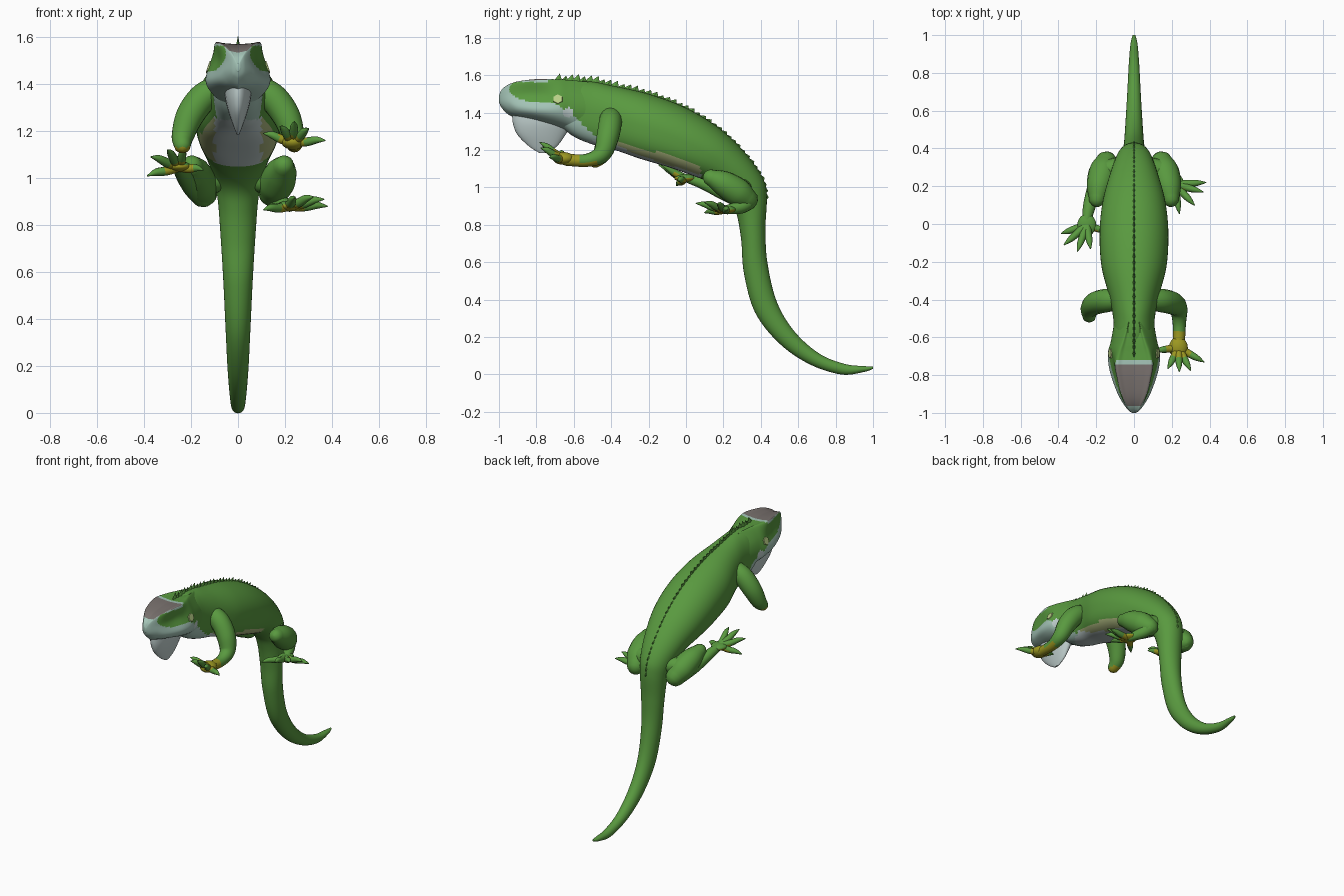
import bpy, bmesh, math
from mathutils import Vector, Matrix
from mathutils.bvhtree import BVHTree

if "Cube" in bpy.data.objects:
    bpy.data.objects.remove(bpy.data.objects["Cube"])

# Colours (linear)
COLS = [("leaf green", (.10, .32, .05)), ("pale teal", (.37, .55, .47)),
        ("pale grey", (.54, .64, .63)), ("stone grey", (.19, .165, .155)),
        ("olive cream", (.41, .47, .21)), ("ochre", (.33, .31, .015)),
        ("eye yellow", (.50, .64, .25))]
GREEN, TEAL, PALE, GREY, CREAM, OCHRE, EYE = range(7)
MATS = []
for name, c in COLS:
    m = bpy.data.materials.new(name)
    m.diffuse_color = (*c, 1)
    m.use_nodes = True
    m.node_tree.nodes["Principled BSDF"].inputs["Base Color"].default_value = m.diffuse_color
    MATS.append(m)


def spline(pts, n):
    """Catmull-Rom through tuples of any length."""
    pts = [tuple(p) for p in pts]
    out = []
    for i in range(len(pts) - 1):
        a, b, c, d = pts[max(i - 1, 0)], pts[i], pts[i + 1], pts[min(i + 2, len(pts) - 1)]
        for k in range(n):
            t = k / n
            out.append(tuple(.5 * (2 * q + (r - p) * t + (2 * p - 5 * q + 4 * r - s) * t * t
                                   + (3 * q - p - 3 * r + s) * t ** 3)
                             for p, q, r, s in zip(a, b, c, d)))
    return out + [pts[-1]]


def loft(bm, rings):
    vs = [[bm.verts.new(p) for p in r] for r in rings]
    n = len(vs[0])
    for a, b in zip(vs, vs[1:]):
        for j in range(n):
            bm.faces.new((a[j], a[(j + 1) % n], b[(j + 1) % n], b[j]))
    bm.faces.new(vs[0])
    bm.faces.new(vs[-1])


def tube(bm, pts, n=6, sides=16):
    """Round-ended tube through (x, y, z, radius) points."""
    path = spline(pts, n)
    P = [Vector(p[:3]) for p in path]
    R = [max(p[3], .001) for p in path]
    T = [(P[min(i + 1, len(P) - 1)] - P[max(i - 1, 0)]).normalized() for i in range(len(P))]
    u = T[0].orthogonal().normalized()
    rings = []

    def ring(p, t, r):
        v = t.cross(u)
        rings.append([p + r * (u * math.cos(a) + v * math.sin(a))
                      for a in (2 * math.pi * k / sides for k in range(sides))])
    caps = [math.radians(a) for a in (85, 60, 30)]
    for a in caps:
        ring(P[0] - T[0] * R[0] * math.sin(a), T[0], R[0] * math.cos(a))
    for i, (p, t, r) in enumerate(zip(P, T, R)):
        if i:
            u = T[i - 1].rotation_difference(t) @ u
            u = (u - t * u.dot(t)).normalized()
        ring(p, t, r)
    for a in reversed(caps):
        ring(P[-1] + T[-1] * R[-1] * math.sin(a), T[-1], R[-1] * math.cos(a))
    loft(bm, rings)


def finish(name, bm, rule, angle=60):
    bmesh.ops.recalc_face_normals(bm, faces=bm.faces)
    used = []
    for f in bm.faces:
        c = rule(f.calc_center_median(), f.normal)
        if c not in used:
            used.append(c)
        f.material_index = used.index(c)
    me = bpy.data.meshes.new(name)
    bm.to_mesh(me)
    bm.free()
    ob = bpy.data.objects.new(name, me)
    bpy.context.collection.objects.link(ob)
    for c in used:
        me.materials.append(MATS[c])
    bpy.ops.object.select_all(action='DESELECT')
    ob.select_set(True)
    bpy.context.view_layer.objects.active = ob
    bpy.ops.object.shade_smooth_by_angle(angle=math.radians(angle))
    return ob


# Body and tail: back point (y, z), belly point (y, z), half width
BODY = [(-.72, 1.53, -.72, 1.39, .08), (-.60, 1.568, -.62, 1.285, .104), (-.50, 1.565, -.50, 1.23, .11),
        (-.40, 1.545, -.38, 1.20, .13), (-.20, 1.50, -.25, 1.155, .172), (0, 1.425, -.10, 1.11, .182),
        (.18, 1.315, .03, 1.065, .168), (.32, 1.18, .14, 1.02, .135), (.41, 1.05, .23, .95, .103),
        (.432, .95, .27, .86, .086), (.425, .78, .295, .72, .074), (.435, .60, .31, .54, .063),
        (.485, .39, .37, .33, .053), (.58, .23, .50, .165, .045), (.715, .11, .66, .055, .036),
        (.85, .056, .83, 0, .028), (.95, .045, .95, .013, .019), (1, .042, 1, .03, .007)]
rings = []
for ty, tz, by, bz, w in spline(BODY, 8):
    c, h = Vector((0, (ty + by) / 2, (tz + bz) / 2)), Vector((0, (ty - by) / 2, (tz - bz) / 2))
    flat = min(1, max(0, (.25 - by) / .3)) * min(1, max(0, (bz - .9) / .1))  # flatter belly
    ring = []
    for k in range(48):
        a = 2 * math.pi * k / 48
        co, si = math.cos(a), math.sin(a)
        if co < -1e-6:
            e = 1 - .28 * flat
            co, si = -abs(co) ** e, math.copysign(abs(si) ** e, si)
        ring.append(c + h * co + Vector((w * si, 0, 0)))
    rings.append(ring)


def body_rule(c, n):
    if c.y < -.40 and c.z < 1.395 - (c.y + .62) * .9:
        return TEAL if c.z > 1.25 else PALE
    if c.y < .08 and c.z > 1 and n.z < -.5:
        return PALE if abs(c.x) < .10 else CREAM
    return GREEN


bm = bmesh.new()
loft(bm, rings)
finish("body_and_tail", bm, body_rule)

# Head: y, top z, bottom z, crown half width, cheek half width, jowl half width, jowl z
HEAD = [(-1, 1.495, 1.455, .008, .01, .01, 1.475), (-.985, 1.525, 1.425, .025, .03, .03, 1.46),
        (-.95, 1.55, 1.39, .045, .052, .057, 1.45), (-.90, 1.566, 1.37, .068, .070, .086, 1.43),
        (-.82, 1.576, 1.35, .088, .086, .116, 1.42), (-.75, 1.578, 1.33, .098, .105, .134, 1.415),
        (-.68, 1.575, 1.31, .086, .118, .137, 1.41), (-.62, 1.572, 1.29, .066, .110, .121, 1.40),
        (-.52, 1.562, 1.25, .036, .092, .103, 1.39)]
rings = []
for y, zt, zb, wt, wm, wj, zj in spline(HEAD, 12):
    half = spline([(0, zt - .008), (wt * .6, zt - .004), (wt, zt - .004), (wm, (zt + zj) / 2), (wj, zj),
                   (wj * .7, zj * .4 + zb * .6), (0, zb)], 8)
    rings.append([(x, y, z) for x, z in half] + [(-x, y, z) for x, z in half[-2:0:-1]])


def head_rule(c, n):
    if math.hypot(c.y + .63, c.z - 1.40) < .027:
        return PALE
    if n.z > .55 and c.z > 1.535 and -.965 < c.y < -.72:
        return GREY if c.y < -.742 else TEAL
    if c.y < -.74:
        return GREEN if ((c.y + .74) / .205) ** 2 + ((c.z - 1.525) / .075) ** 2 < 1 and c.z < 1.563 else TEAL
    return GREEN if c.z > 1.45 - max(0, c.y + .70) * .7 else TEAL


bm = bmesh.new()
loft(bm, rings)
bmesh.ops.recalc_face_normals(bm, faces=bm.faces)
skin = BVHTree.FromBMesh(bm)
finish("head", bm, head_rule)

# Eyes: thin six-sided plates laid on the head
for side, s in (("right", 1), ("left", -1)):
    hit, nrm, _, _ = skin.ray_cast(Vector((s * .5, -.685, 1.472)), Vector((-s, 0, 0)))
    bm = bmesh.new()
    bmesh.ops.create_cone(bm, cap_ends=True, segments=6, radius1=.028, radius2=.026, depth=.009,
                          matrix=Matrix.Translation(hit) @ nrm.to_track_quat('Z', 'Y').to_matrix().to_4x4())
    finish("eye_" + side, bm, lambda c, n: EYE, 20)

# Throat flap: z, front y, back y, half width
bm = bmesh.new()
loft(bm, [[((w * math.sin(a)), (y0 + y1) / 2 + (y1 - y0) / 2 * math.cos(a), z)
           for a in (2 * math.pi * k / 28 for k in range(28))]
          for z, y0, y1, w in spline([(1.40, -.93, -.57, .06), (1.34, -.925, -.61, .055), (1.28, -.90, -.645, .04),
                                      (1.22, -.84, -.69, .019), (1.185, -.785, -.745, .005)], 5)])
finish("throat_flap", bm, lambda c, n: PALE)

# Crest: continuous row of thin backward-leaning spikes, shrinking to the rear
bm = bmesh.new()
line = [(-.69, 1.566), (-.645, 1.568)] + [p[:2] for p in BODY[1:11]]
fine = [Vector((0, y, z)) for y, z in spline(line, 24) if z > .93]
walk, nxt, count = 0, 0, 0
for a, b in zip(fine, fine[1:]):
    t = (b - a).normalized()
    up = Vector((0, -t.z, t.y))
    walk += (b - a).length
    if walk < nxt:
        continue
    h = max(.010, .042 * (1 - walk / 1.3)) * (1, .7, .9)[count % 3]
    nxt = walk + .032
    count += 1
    base = [bm.verts.new(b + t * y + Vector((x, 0, 0)) - up * .008)
            for y, x in ((-.03, 0), (0, .009), (.03, 0), (0, -.009))]
    tip = bm.verts.new(b + up * h + t * .016)
    bm.faces.new(base)
    for i in range(4):
        bm.faces.new((base[i], base[(i + 1) % 4], tip))
finish("spine_crest", bm, lambda c, n: GREEN, 20)

# Front legs: the left one ends in a short stump
UPPER = [(.07, -.40, 1.385, .055), (.145, -.405, 1.345, .062), (.205, -.42, 1.265, .06), (.235, -.45, 1.18, .048)]
bm = bmesh.new()
tube(bm, UPPER + [(.24, -.53, 1.145, .035), (.237, -.64, 1.148, .032)])
finish("front_leg_right", bm, lambda c, n: OCHRE if c.y < -.57 or (c.y < -.48 and n.z < -.2) else GREEN)
bm = bmesh.new()
tube(bm, [(-x, y, z, r) for x, y, z, r in UPPER] + [(-.237, -.485, 1.142, .037)])
finish("front_leg_left", bm, lambda c, n: OCHRE if c.z < 1.13 else GREEN)

# Hind legs: thigh folded back, then shank forward to the ankle
for side, s, shank in (("right", 1, [(.15, .335, .925, .045), (.18, .29, .895, .036), (.22, .215, .88, .024)]),
                       ("left", -1, [(-.15, .325, .925, .05), (-.20, .21, .97, .042),
                                     (-.235, .10, 1.02, .034), (-.25, .02, 1.045, .025)])):
    bm = bmesh.new()
    tube(bm, [(s * .195, .135, 1.052, .045), (s * .183, .20, 1.022, .068), (s * .163, .275, .975, .076),
              (s * .147, .325, .938, .06)])
    tube(bm, [(s * .05, .31, 1.0, .05), (s * .15, .28, .985, .06)])
    tube(bm, shank)
    finish("hind_leg_" + side, bm, lambda c, n: GREEN)

# Feet: flattened palm and five pointed toes
FEET = {"front_foot_right": ((.235, -.655, 1.155), [(.37, -.73, 1.16), (.30, -.775, 1.21), (.24, -.78, 1.24),
                                                    (.18, -.765, 1.22), (.11, -.67, 1.19)]),
        "hind_foot_right": ((.215, .21, .882), [(.38, .22, .88), (.365, .17, .91), (.32, .10, .92),
                                                (.24, .055, .915), (.11, .10, .865)]),
        "hind_foot_left": ((-.25, -.005, 1.05), [(-.385, -.05, 1.01), (-.37, -.11, 1.09), (-.30, -.145, 1.12),
                                                 (-.23, -.13, 1.12), (-.15, -.04, 1.035)])}
for name, (palm, tips) in FEET.items():
    bm = bmesh.new()
    P = Vector(palm)
    front = name.startswith("front")
    bmesh.ops.create_uvsphere(bm, u_segments=20, v_segments=12, radius=1, matrix=Matrix.Translation(P)
                              @ Matrix.Diagonal((.05, .058, .034 if front else .022, 1)))
    for tip in tips:
        D = Vector(tip) - P
        pts = [P + D * k + Vector((0, 0, dz)) for k, dz in ((0, 0), (.4, -.003), (.72, .004), (1, 0))]
        tube(bm, [(*p, r) for p, r in zip(pts, (.022, .02, .016, .003))], 4, 10)

    def foot_rule(c, n):
        return OCHRE if (c - P).length < .07 and (front or n.z < 0 or n.y < -.6) else GREEN
    finish(name, bm, foot_rule)
